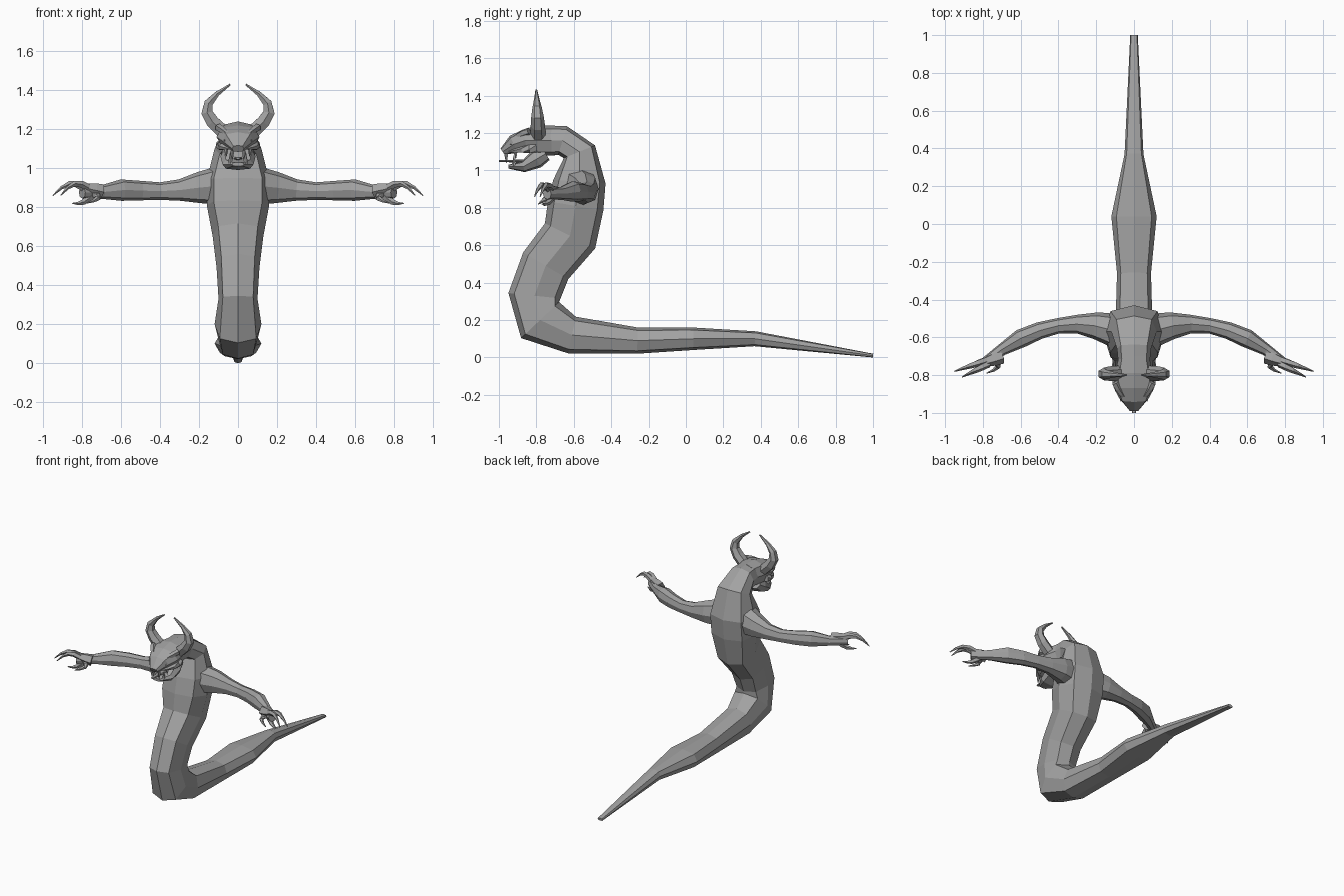
import bpy, bmesh, math
from mathutils import Vector

cube = bpy.data.objects.get("Cube")
if cube:
    bpy.data.objects.remove(cube)

GREY = (0.36, 0.36, 0.36, 1)
skin = bpy.data.materials.new("grey_skin")
skin.use_nodes = True
skin.diffuse_color = GREY
skin.node_tree.nodes["Principled BSDF"].inputs["Base Color"].default_value = GREY

ACROSS = Vector((1, 0, 0))
FORWARD = Vector((0, -1, 0))


def tube(name, path, sides, hint, square=1):
    """Flat-faced skin along (centre, half width, half height) stations.

    The width follows the hint direction; square pushes out odd corners.
    """
    bm = bmesh.new()
    centres = [station[0] for station in path]
    rings = []
    for i, (centre, width, height) in enumerate(path):
        before = centres[max(i - 1, 0)]
        after = centres[min(i + 1, len(path) - 1)]
        tangent = (after - before).normalized()
        rise = tangent.cross(hint).normalized()
        reach = rise.cross(tangent)
        ring = []
        for k in range(sides):
            angle = math.tau * k / sides
            offset = reach * width * math.cos(angle) + rise * height * math.sin(angle)
            ring.append(bm.verts.new(centre + offset * (square if k % 2 else 1)))
        rings.append(ring)
    for near, far in zip(rings, rings[1:]):
        for k in range(sides):
            bm.faces.new((near[k - 1], near[k], far[k], far[k - 1]))
    bm.faces.new(rings[0])
    bm.faces.new(rings[-1])
    bmesh.ops.recalc_face_normals(bm, faces=bm.faces)
    mesh = bpy.data.meshes.new(name)
    bm.to_mesh(mesh)
    bm.free()
    mesh.materials.append(skin)
    bpy.context.collection.objects.link(bpy.data.objects.new(name, mesh))


def spine(name, stations):
    """Central part through (y, z, half width, half thickness) stations."""
    path = [(Vector((0, y, z)), width, thick) for y, z, width, thick in stations]
    tube(name, path, 8, ACROSS, 1.1)


def pair(name, path, sides, hint, square=1):
    """Build a left part and its mirrored right twin."""
    for label, sign in (("left", 1), ("right", -1)):
        mirrored = [(Vector((sign * c.x, c.y, c.z)), w, h) for c, w, h in path]
        tube(label + "_" + name, mirrored, sides, hint, square)


def spike(name, start, tip, radius, bow=(0, 0, 0), sides=5, steps=4):
    """Paired pointed part, bowed sideways between its start and tip."""
    start, tip, bow = Vector(start), Vector(tip), Vector(bow)
    path = []
    for i in range(steps + 1):
        t = i / steps
        centre = start.lerp(tip, t) + bow * math.sin(math.pi * t)
        thick = max(radius * (1 - t * t), radius / 8)
        path.append((centre, thick, thick))
    pair(name, path, sides, FORWARD)


# Serpent body from tail tip to neck
spine("body", [
    (1, .01, .02, .01), (.37, .1, .05, .04), (.04, .1, .12, .06),
    (-.26, .09, .09, .07), (-.61, .12, .1, .1), (-.78, .2, .12, .14),
    (-.81, .33, .1, .14), (-.75, .49, .11, .14), (-.62, .65, .13, .15),
    (-.59, .81, .16, .15), (-.57, .94, .16, .14), (-.57, 1.1, .12, .09),
    (-.66, 1.16, .09, .08), (-.77, 1.16, .08, .08)])

# Arms sweep forward, thick at the shoulder with a forearm swell
arm = []
for i, radius in enumerate((.1, .08, .055, .045, .05, .055, .035, .03)):
    x = (i + 1) / 10
    centre = Vector((x, -.53 - .85 * (x - .3) ** 2, .86 + radius / 2))
    arm.append((centre, radius * .9, radius))
pair("arm", arm, 8, FORWARD, 1.05)

# Palm and clawed fingers
spike("palm", (.7, -.7, .88), (.84, -.75, .91), .04)
spike("outer_finger", (.78, -.72, .9), (.95, -.78, .86), .02, (0, 0, .04))
spike("middle_finger", (.77, -.74, .9), (.91, -.81, .86), .02, (0, 0, .04))
spike("lower_finger", (.74, -.71, .87), (.85, -.77, .82), .02, (0, 0, -.02))
spike("thumb", (.74, -.72, .87), (.78, -.79, .82), .02, (-.04, 0, 0))

# Skull with snout, lower jaw and tongue
spine("upper_head", [
    (-.7, 1.16, .08, .08), (-.79, 1.16, .1, .08), (-.86, 1.16, .11, .06),
    (-.92, 1.14, .08, .05), (-.98, 1.1, .03, .02)])
spine("lower_jaw", [
    (-.75, 1.09, .08, .04), (-.8, 1.06, .09, .05), (-.87, 1.02, .08, .03),
    (-.95, 1.02, .03, .01)])
spine("tongue", [(-.8, 1.05, .03, .01), (-1, 1.05, .01, .005)])

# Horns curling up and inward
spike("horn", (.08, -.79, 1.19), (.04, -.8, 1.43), .04, (.1, 0, 0), 6, 5)

# Brows, cheekbones and eyes
spike("brow", (.1, -.84, 1.21), (.01, -.96, 1.14), .02, (.01, 0, .01))
spike("cheekbone", (.09, -.8, 1.12), (.04, -.95, 1.1), .025, (.02, 0, 0))
spike("eye", (.06, -.9, 1.15), (.07, -.94, 1.14), .015)

# Fangs and tusks
spike("upper_fang", (.03, -.96, 1.09), (.03, -.96, 1.04), .01)
spike("lower_tusk", (.04, -.92, 1.02), (.04, -.92, 1.08), .01)
spike("side_tooth", (.06, -.91, 1.1), (.06, -.91, 1.06), .01)
